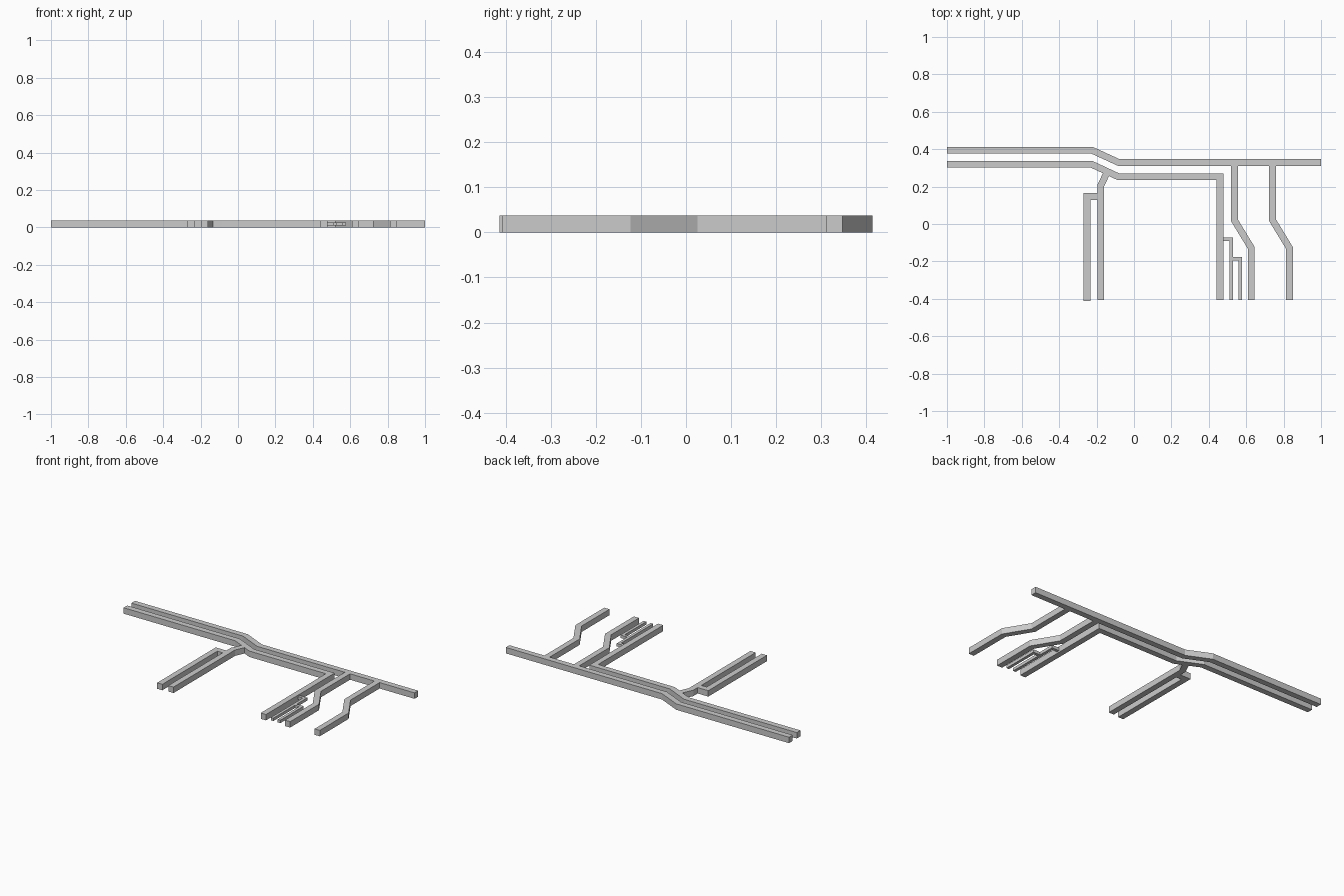
import bpy, bmesh
from mathutils import Vector

cube = bpy.data.objects.get("Cube")
if cube:
    bpy.data.objects.remove(cube, do_unlink=True)

HEIGHT = 0.037
WIDTH = 0.036
THIN = 0.018
FRONT = -0.407

grey = bpy.data.materials.new("duct grey")
grey.use_nodes = True
colour = (0.6, 0.6, 0.6, 1)
grey.diffuse_color = colour
grey.node_tree.nodes["Principled BSDF"].inputs["Base Color"].default_value = colour


def duct(name, points, size=WIDTH, height=HEIGHT):
    """Solid rectangular duct with mitred bends along a flat path."""
    pts = [Vector(p) for p in points]
    dirs = [(b - a).normalized() for a, b in zip(pts, pts[1:])]
    bm = bmesh.new()
    low = (HEIGHT - height) / 2
    rings = []
    for i, p in enumerate(pts):
        before, after = dirs[max(i - 1, 0)], dirs[min(i, len(dirs) - 1)]
        n1 = Vector((-before.y, before.x))
        n2 = Vector((-after.y, after.x))
        miter = (n1 + n2) * (size / 2 / (1 + n1.dot(n2)))
        corners = [(p + miter, low), (p - miter, low),
                   (p - miter, low + height), (p + miter, low + height)]
        rings.append([bm.verts.new((c.x, c.y, z)) for c, z in corners])
    for a, b in zip(rings, rings[1:]):
        for k in range(4):
            j = (k + 1) % 4
            bm.faces.new((a[k], a[j], b[j], b[k]))
    bm.faces.new(rings[0])
    bm.faces.new(rings[-1])
    bmesh.ops.recalc_face_normals(bm, faces=bm.faces)
    mesh = bpy.data.meshes.new(name)
    bm.to_mesh(mesh)
    bm.free()
    mesh.materials.append(grey)
    obj = bpy.data.objects.new(name, mesh)
    bpy.context.collection.objects.link(obj)
    return obj


# Two long parallel main runs
duct("back_main_duct", [(-1, 0.395), (-0.226, 0.395), (-0.082, 0.329), (1, 0.329)])
duct("front_main_duct", [(-1, 0.319), (-0.226, 0.319), (-0.082, 0.252),
                         (0.46, 0.252), (0.46, FRONT)])

# Branch leaving the slanted stretch, with its side leg
duct("slanted_branch", [(-0.15, 0.264), (-0.178, 0.204), (-0.178, FRONT)])
duct("side_leg", [(-0.196, 0.147), (-0.251, 0.147), (-0.251, -0.413)])

# Two matching cranked branches
for name, x in (("inner_cranked_branch", 0.537), ("outer_cranked_branch", 0.741)):
    duct(name, [(x, 0.311), (x, 0.02), (x + 0.09, -0.128), (x + 0.09, FRONT)])

# Thin branches stepping off the front main run
duct("first_thin_branch", [(0.478, -0.082), (0.52, -0.082), (0.52, FRONT)], THIN, THIN)
duct("second_thin_branch", [(0.529, -0.186), (0.568, -0.186), (0.568, FRONT)], THIN, THIN)
